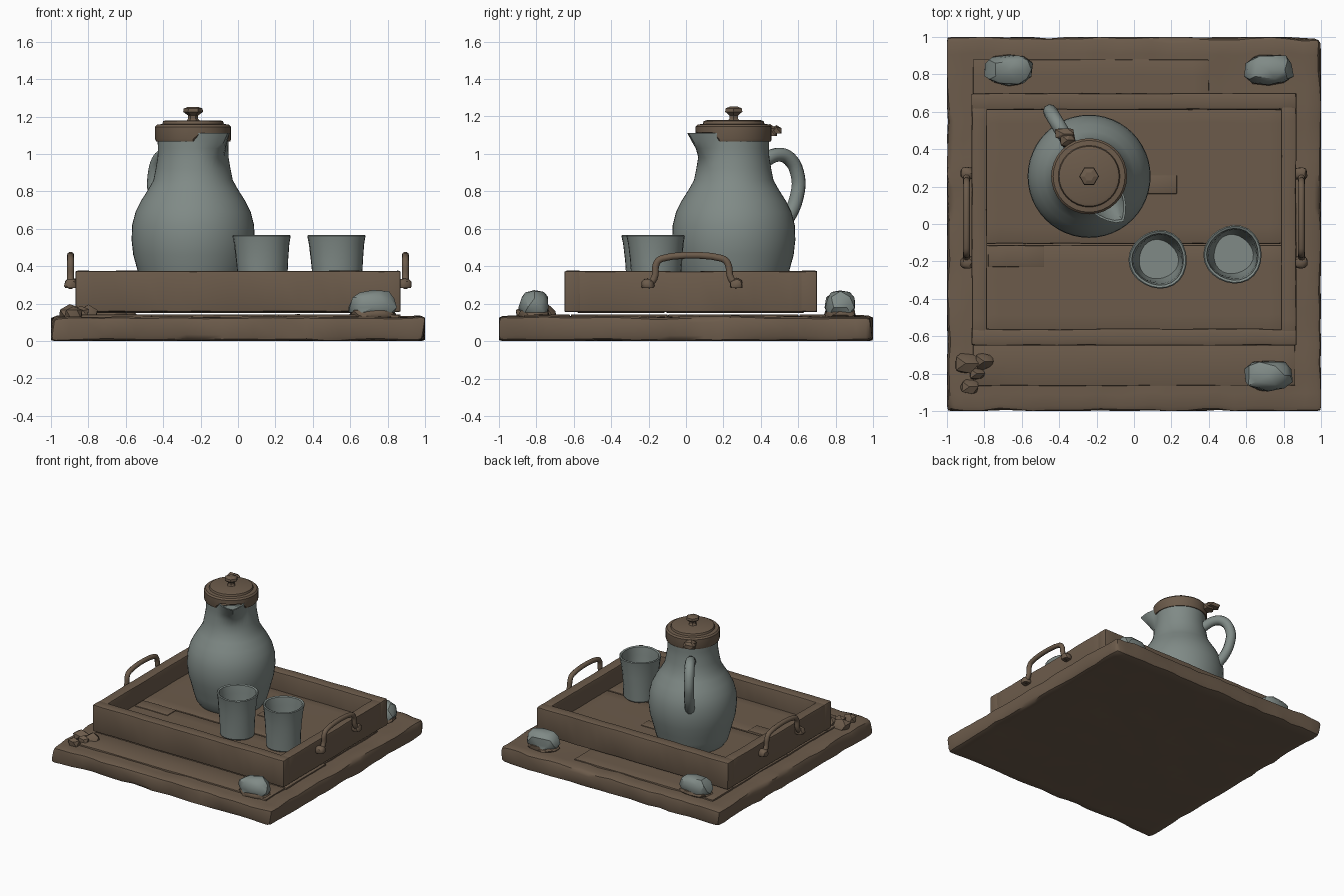
import bpy, bmesh, math, random
from mathutils import Vector, noise

if "Cube" in bpy.data.objects:
    bpy.data.objects.remove(bpy.data.objects["Cube"])

random.seed(4)


def material(name, col):
    m = bpy.data.materials.new(name)
    m.diffuse_color = (*col, 1)
    m.use_nodes = True
    m.node_tree.nodes["Principled BSDF"].inputs["Base Color"].default_value = m.diffuse_color
    return m


WOOD = material("brown wood", (0.150, 0.105, 0.070))
PEWTER = material("grey pewter", (0.215, 0.255, 0.240))


def finish(name, bm, mat, angle=40):
    bmesh.ops.recalc_face_normals(bm, faces=bm.faces[:])
    me = bpy.data.meshes.new(name)
    bm.to_mesh(me)
    bm.free()
    me.materials.append(mat)
    ob = bpy.data.objects.new(name, me)
    bpy.context.collection.objects.link(ob)
    bpy.ops.object.select_all(action='DESELECT')
    ob.select_set(True)
    bpy.context.view_layer.objects.active = ob
    bpy.ops.object.shade_smooth_by_angle(angle=math.radians(angle))
    return ob


def plank(name, x0, x1, y0, y1, z0, z1, bevel=0.012, wob=0.006, step=0.09):
    """Hewn board: bevelled box, sliced up and gently warped by noise."""
    bm = bmesh.new()
    bmesh.ops.create_cube(bm, size=1)
    for v in bm.verts:
        v.co = Vector(((x0 + x1) / 2 + v.co.x * (x1 - x0),
                       (y0 + y1) / 2 + v.co.y * (y1 - y0),
                       (z0 + z1) / 2 + v.co.z * (z1 - z0)))
    bmesh.ops.bevel(bm, geom=bm.edges[:], offset=bevel, segments=2, profile=0.5, affect='EDGES')
    for axis, a, b in ((0, x0, x1), (1, y0, y1)):
        n = max(1, int((b - a) / step))
        for i in range(1, n):
            p, d = Vector(), Vector()
            p[axis] = a + (b - a) * i / n
            d[axis] = 1
            bmesh.ops.bisect_plane(bm, geom=bm.verts[:] + bm.edges[:] + bm.faces[:],
                                   plane_co=p, plane_no=d)
    for v in bm.verts:
        n = noise.noise_vector(v.co * 6)
        v.co += Vector((n.x, n.y, n.z * 0.5)) * wob
        v.co.x = max(x0, min(x1, v.co.x))
        v.co.y = max(y0, min(y1, v.co.y))
        v.co.z = max(z0, v.co.z)
    return finish(name, bm, WOOD)


def lathe(name, profile, centre, mat, n=40, shape=None, angle=40):
    """Revolve (radius, z) points; shape(radius, z, angle) may bend the wall."""
    bm = bmesh.new()
    rings = []
    for r, z in profile:
        ring = []
        for i in range(n):
            a = 2 * math.pi * i / n
            rr, zz = shape(r, z, a) if shape else (r, z)
            ring.append(bm.verts.new((centre[0] + rr * math.cos(a), centre[1] + rr * math.sin(a), zz)))
        rings.append(ring)
    for p, q in zip(rings, rings[1:]):
        for i in range(n):
            bm.faces.new((p[i], p[(i + 1) % n], q[(i + 1) % n], q[i]))
    bm.faces.new(rings[0][::-1])
    bm.faces.new(rings[-1])
    return finish(name, bm, mat, angle)


def tube(name, pts, rad, mat):
    cu = bpy.data.curves.new(name, 'CURVE')
    cu.dimensions = '3D'
    cu.bevel_depth = rad
    cu.bevel_resolution = 3
    cu.resolution_u = 5
    cu.use_fill_caps = True
    sp = cu.splines.new('BEZIER')
    sp.bezier_points.add(len(pts) - 1)
    for b, p in zip(sp.bezier_points, pts):
        b.co = p
        b.handle_left_type = b.handle_right_type = 'AUTO'
    cu.materials.append(mat)
    ob = bpy.data.objects.new(name, cu)
    bpy.context.collection.objects.link(ob)


def lump(name, c, s, mat, rough=0.15, sub=2, angle=30):
    """Rough blob, squared off a little, with flat underside."""
    bm = bmesh.new()
    bmesh.ops.create_icosphere(bm, subdivisions=sub, radius=1)
    for v in bm.verts:
        d = v.co.copy()
        d = Vector([math.copysign(abs(k) ** 0.75, k) for k in d])
        d *= 1 + rough * noise.noise(d * 1.5 + Vector(c) * 5)
        v.co = Vector((c[0] + d.x * s[0], c[1] + d.y * s[1], c[2] + max(d.z, -0.3) * s[2]))
    finish(name, bm, mat, angle)


# base slab with thin boards laid on it
plank("base_slab", -1, 1, -1, 1, 0, 0.13, 0.03, 0.022)
for i, (y0, y1) in enumerate(((-0.865, -0.62), (-0.615, -0.1), (-0.095, 0.6), (0.605, 0.88))):
    plank(f"base_board_{i}", -0.86, (0.86, 0.87, 0.85, 0.4)[i], y0, y1, 0.11, 0.141, 0.005, 0.005)

# tray floor boards and walls
plank("tray_floor_front", -0.81, 0.81, -0.58, -0.112, 0.15, 0.225, 0.01, 0.004)
plank("tray_floor_back", -0.81, 0.81, -0.106, 0.63, 0.15, 0.225, 0.01, 0.004)
plank("floor_patch_left", -0.78, -0.48, -0.23, -0.115, 0.2, 0.231, 0.004, 0.003)
plank("floor_patch_right", 0.06, 0.23, 0.16, 0.26, 0.2, 0.231, 0.004, 0.003)
plank("tray_wall_front", -0.87, 0.87, -0.65, -0.56, 0.155, 0.375)
plank("tray_wall_back", -0.87, 0.87, 0.61, 0.70, 0.155, 0.375)
for s, n in ((-1, "left"), (1, "right")):
    a, b = sorted((s * 0.785, s * 0.868))
    plank("tray_wall_" + n, a, b, -0.6, 0.65, 0.155, 0.374)
    # carrying handle with its two mounts
    x = s * 0.895
    tube("tray_handle_" + n, [(x, -0.21, 0.29), (x, -0.17, 0.335), (x, -0.155, 0.42), (x, -0.125, 0.442),
                              (x, 0.19, 0.442), (x, 0.22, 0.42), (x, 0.24, 0.335), (x, 0.28, 0.29)],
         0.019, WOOD)
    for k, y in enumerate((-0.205, 0.27)):
        lump(f"handle_mount_{n}_{k}", (s * 0.89, y, 0.295), (0.038, 0.035, 0.04), WOOD)

# corner stones on wooden pads, plus the broken corner
for i, (x, y) in enumerate(((-0.67, 0.825), (0.72, 0.825), (0.72, -0.81))):
    lump(f"corner_pad_{i}", (x, y, 0.14), (0.125, 0.085, 0.04), WOOD)
    lump(f"corner_stone_{i}", (x, y, 0.18), (0.13, 0.082, 0.09), PEWTER)
for i, (x, y, r) in enumerate(((-0.9, -0.745, 0.065), (-0.8, -0.735, 0.055), (-0.88, -0.87, 0.05),
                               (-0.84, -0.8, 0.04))):
    lump(f"splinter_{i}", (x, y, 0.14), (r, r * 0.9, 0.048), WOOD, 0.5, 1)

# jug, its lip drawn out into a spout
JUG = (-0.24, 0.255)
SPOUT = math.radians(-54)


def spout(r, z, a):
    d = abs((a - SPOUT + math.pi) % (2 * math.pi) - math.pi)
    t = max(0, min(1, (z - 0.96) / 0.15))
    return r + 0.12 * t * max(0, 1 - d / 0.55), z


lathe("jug", [(0.24, 0.225), (0.265, 0.26), (0.283, 0.32), (0.298, 0.38), (0.32, 0.46), (0.329, 0.54), (0.326, 0.62),
              (0.308, 0.69), (0.278, 0.75), (0.24, 0.81), (0.212, 0.86), (0.2, 0.92), (0.19, 0.98), (0.188, 1.03),
              (0.19, 1.07), (0.19, 1.112), (0.175, 1.112), (0.172, 1.05), (0.172, 0.98), (0.17, 0.93)],
      JUG, PEWTER, 48, spout)


def around(r, z):
    a = math.radians(121)
    return (JUG[0] + r * math.cos(a), JUG[1] + r * math.sin(a), z)


tube("jug_handle", [around(*p) for p in ((0.17, 0.95), (0.27, 0.995), (0.345, 0.975), (0.40, 0.88),
                                         (0.395, 0.78), (0.345, 0.67), (0.28, 0.6))], 0.038, PEWTER)

# lid, knob and hinge
lathe("lid", [(0.17, 1.07), (0.198, 1.066), (0.203, 1.08), (0.203, 1.145), (0.192, 1.157), (0.165, 1.16),
              (0.16, 1.175), (0.145, 1.18)], JUG, WOOD, 32,
      lambda r, z, a: (r, max(z, 1.113) if abs(a - SPOUT - 2 * math.pi) < 0.5 else z))
lathe("lid_knob", [(0.04, 1.17), (0.026, 1.19), (0.026, 1.205), (0.053, 1.225), (0.05, 1.243), (0.025, 1.252)],
      JUG, WOOD, 6, angle=20)
lump("lid_hinge", around(0.225, 1.11), (0.045, 0.045, 0.05), WOOD, 0.3, 1)
lump("lid_hinge_pin", around(0.265, 1.12), (0.055, 0.035, 0.035), WOOD, 0.4, 1)

# two cups
for i, c in enumerate(((0.13, -0.19), (0.53, -0.163))):
    lathe(f"cup_{i}", [(0.118, 0.225), (0.128, 0.235), (0.132, 0.33), (0.139, 0.43), (0.148, 0.52), (0.156, 0.562),
                       (0.150, 0.568), (0.138, 0.562), (0.130, 0.5), (0.118, 0.32), (0.105, 0.275)],
          c, PEWTER, 24,
          lambda r, z, a: (r + 0.004 * math.sin(3 * a + 8 * z), z))
